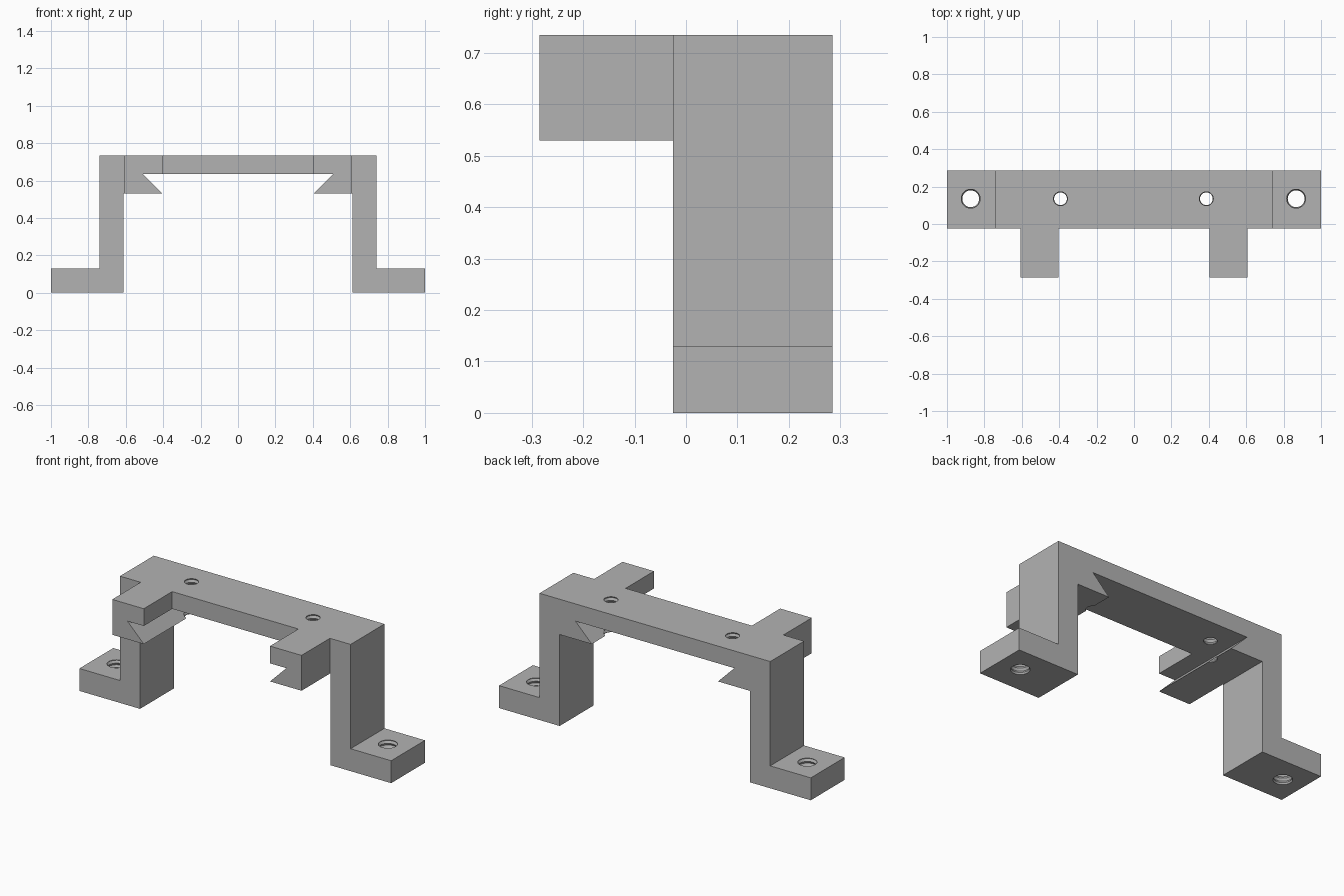
import bpy, bmesh, math

if "Cube" in bpy.data.objects:
    bpy.data.objects.remove(bpy.data.objects["Cube"], do_unlink=True)

TOP, HOOK_Z, CEILING, FOOT_Z = 0.735, 0.53, 0.635, 0.13
FRONT, MID, BACK = -0.285, -0.025, 0.285
HOOK_X, NOTCH_X = 0.405, 0.51

grey = bpy.data.materials.new("plain grey")
grey.use_nodes = True
colour = (0.45, 0.45, 0.45, 1)
grey.diffuse_color = colour
grey.node_tree.nodes["Principled BSDF"].inputs["Base Color"].default_value = colour


def finish(name, bm):
    bmesh.ops.recalc_face_normals(bm, faces=bm.faces)
    mesh = bpy.data.meshes.new(name)
    bm.to_mesh(mesh)
    bm.free()
    mesh.materials.append(grey)
    obj = bpy.data.objects.new(name, mesh)
    bpy.context.collection.objects.link(obj)
    return obj


def extrude_profile(name, points, y0, y1):
    bm = bmesh.new()
    face = bm.faces.new([bm.verts.new((x, y0, z)) for x, z in points])
    out = bmesh.ops.extrude_face_region(bm, geom=[face])
    moved = [v for v in out["geom"] if isinstance(v, bmesh.types.BMVert)]
    bmesh.ops.translate(bm, verts=moved, vec=(0, y1 - y0, 0))
    return finish(name, bm)


def threaded_cutter(name, x, y, z0, z1, radius, depth, pitch=0.026, sides=32):
    # stacked rings alternate between crest and root radius
    bm = bmesh.new()
    steps = math.ceil((z1 - z0) / (pitch / 2))
    rings = []
    for i in range(steps + 1):
        r = radius + depth * (i % 2)
        z = z0 + i * pitch / 2
        rings.append([bm.verts.new((x + r * math.cos(math.tau * k / sides),
                                    y + r * math.sin(math.tau * k / sides), z))
                      for k in range(sides)])
    for a, b in zip(rings, rings[1:]):
        for k in range(sides):
            n = (k + 1) % sides
            bm.faces.new((a[k], a[n], b[n], b[k]))
    bm.faces.new(rings[0][::-1])
    bm.faces.new(rings[-1])
    cutter = finish(name, bm)
    cutter.hide_render = True
    return cutter


def combine(target, other, operation):
    mod = target.modifiers.new(operation.title(), 'BOOLEAN')
    mod.operation = operation
    mod.solver = 'EXACT'
    mod.object = other
    bpy.ops.object.select_all(action='DESELECT')
    bpy.context.view_layer.objects.active = target
    target.select_set(True)
    bpy.ops.object.modifier_apply(modifier=mod.name)
    bpy.data.objects.remove(other, do_unlink=True)


# Bridge, legs, feet and dovetail rails as one profile
half = [(0.74, TOP), (0.74, FOOT_Z), (1, FOOT_Z), (1, 0), (0.611, 0),
        (0.611, HOOK_Z), (HOOK_X, HOOK_Z), (NOTCH_X, CEILING)]
mirrored = [(-x, z) for x, z in reversed(half)]
bracket = extrude_profile("mounting_bracket", half + mirrored, MID, BACK)

# Forward arms that continue the dovetail rails
arm = [(0.607, TOP), (0.607, HOOK_Z), (HOOK_X, HOOK_Z), (NOTCH_X, CEILING),
       (HOOK_X, CEILING), (HOOK_X, TOP)]
for side in (1, -1):
    combine(bracket, extrude_profile("arm", [(x * side, z) for x, z in arm], FRONT, MID), 'UNION')

# Threaded screw holes in the feet and bridge
for side in (1, -1):
    foot = threaded_cutter("foot_hole", side * 0.87 - 0.003, 0.135, -0.017, 0.15, 0.045, 0.008)
    combine(bracket, foot, 'DIFFERENCE')
    bridge = threaded_cutter("bridge_hole", side * 0.39 - 0.003, 0.135, 0.507, 0.76, 0.034, 0.007)
    combine(bracket, bridge, 'DIFFERENCE')
